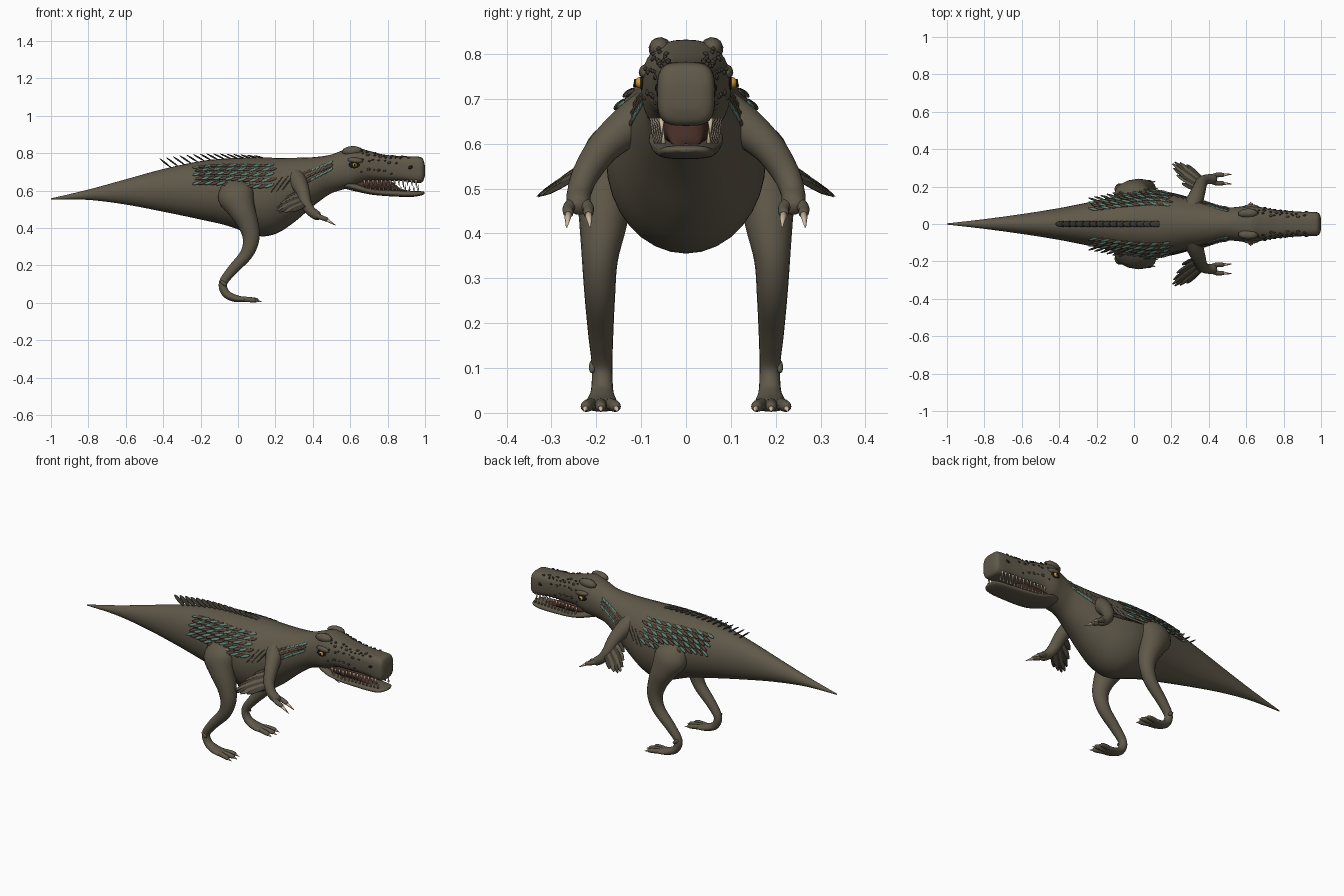
import bpy, bmesh, math, random
from mathutils import Matrix, Vector

random.seed(4)
if "Cube" in bpy.data.objects:
    bpy.data.objects.remove(bpy.data.objects["Cube"])


def material(name, r, g, b):
    m = bpy.data.materials.new(name)
    m.use_nodes = True
    m.diffuse_color = (r, g, b, 1)
    node = m.node_tree.nodes["Principled BSDF"]
    node.inputs["Base Color"].default_value = (r, g, b, 1)
    node.inputs["Roughness"].default_value = 0.8
    return m


HIDE = material("olive hide", .115, .098, .067)
SCALE = material("dark scale", .05, .044, .032)
TEAL = material("teal feather", .11, .22, .175)
RUST = material("rust feather", .095, .06, .04)
BONE = material("bone", .62, .5, .37)
AMBER = material("amber eye", .6, .3, .04)
BLACK = material("black", .008, .008, .008)
MOUTH = material("mouth lining", .07, .03, .022)


def finish(name, bm, mats, mirror=False):
    """Turn a bmesh into a smooth object, optionally mirrored across the body."""
    bmesh.ops.recalc_face_normals(bm, faces=bm.faces)
    mesh = bpy.data.meshes.new(name)
    bm.to_mesh(mesh)
    bm.free()
    for m in mats:
        mesh.materials.append(m)
    mesh.shade_smooth()
    ob = bpy.data.objects.new(name, mesh)
    bpy.context.scene.collection.objects.link(ob)
    if mirror:
        mod = ob.modifiers.new("mirror", "MIRROR")
        mod.use_axis = (False, True, False)
        mod.use_mirror_merge = False
    return ob


def smooth(rows, steps=5):
    """Catmull-Rom interpolation through rows of numbers."""
    out = []
    for i in range(len(rows) - 1):
        a, b, c, d = (rows[max(0, min(len(rows) - 1, i + k))] for k in (-1, 0, 1, 2))
        for s in range(steps):
            t = s / steps
            out.append([q + t * ((r - p) + t * ((2*p - 5*q + 4*r - s2) + t * (3*q - p - 3*r + s2))) / 2
                        for p, q, r, s2 in zip(a, b, c, d)])
    out.append(list(rows[-1]))
    return out


def skin_rings(bm, rings):
    loops = [[bm.verts.new(p) for p in ring] for ring in rings]
    n = len(loops[0])
    for a, b in zip(loops, loops[1:]):
        for i in range(n):
            bm.faces.new((a[i], a[(i + 1) % n], b[(i + 1) % n], b[i]))
    bm.faces.new(loops[0])
    bm.faces.new(loops[-1])


def section(row, angle):
    """Point on a superellipse cross-section: x, top, bottom, half width, power."""
    x, top, low, half, power = row
    c, s = math.cos(angle), math.sin(angle)
    y = math.copysign(abs(c) ** (2 / power), c) * half
    z = math.copysign(abs(s) ** (2 / power), s) * (top - low) / 2
    return Vector((x, y, (top + low) / 2 + z))


def hull(name, rows, mat, n=32):
    bm = bmesh.new()
    skin_rings(bm, [[section(r, math.tau * i / n) for i in range(n)] for r in smooth(rows)])
    return finish(name, bm, [mat])


def limb(bm, rows, ref=(0, 1, 0), n=18):
    """Tube along x, y, z with side radius and depth radius."""
    rows = smooth(rows)
    pts = [Vector(r[:3]) for r in rows]
    rings = []
    for i, r in enumerate(rows):
        t = (pts[min(i + 1, len(pts) - 1)] - pts[max(i - 1, 0)]).normalized()
        side = (Vector(ref) - t * t.dot(Vector(ref))).normalized()
        up = t.cross(side)
        rings.append([pts[i] + side * r[3] * math.cos(a) + up * r[4] * math.sin(a)
                      for a in (math.tau * k / n for k in range(n))])
    skin_rings(bm, rings)


def leaf(bm, root, tip, normal, width, thick, slot=0):
    """Flattened ellipsoid from root to tip: feathers, scales and eyes."""
    root, tip = Vector(root), Vector(tip)
    x = (tip - root).normalized()
    z = (Vector(normal) - x * x.dot(Vector(normal))).normalized()
    axes = Matrix((x * (tip - root).length / 2, z.cross(x) * width, z * thick)).transposed()
    made = bmesh.ops.create_uvsphere(bm, u_segments=10, v_segments=6, radius=1,
                                     matrix=Matrix.Translation((root + tip) / 2) @ axes.to_4x4())
    for f in {f for v in made["verts"] for f in v.link_faces}:
        f.material_index = slot


def spike(bm, root, tip, radius):
    root, tip = Vector(root), Vector(tip)
    turn = (tip - root).to_track_quat("Z", "Y").to_matrix().to_4x4()
    bmesh.ops.create_cone(bm, cap_ends=True, segments=8, radius1=radius, radius2=radius * .15,
                          depth=(tip - root).length, matrix=Matrix.Translation((root + tip) / 2) @ turn)


# Body from tail tip to snout
BODY = [(-1, .558, .552, .003, 2), (-.8, .605, .55, .026, 2), (-.6, .66, .525, .053, 2),
        (-.4, .715, .487, .085, 2), (-.2, .757, .445, .125, 2), (-.05, .772, .41, .158, 2),
        (.1, .776, .358, .178, 2), (.2, .775, .368, .168, 2), (.3, .775, .43, .142, 2),
        (.4, .778, .515, .115, 2), (.49, .79, .58, .09, 2), (.56, .815, .605, .092, 2.2),
        (.62, .832, .62, .1, 2.4), (.69, .815, .648, .088, 2.6), (.78, .792, .652, .073, 3),
        (.88, .784, .65, .066, 3.2), (.955, .782, .64, .065, 3.4), (.985, .774, .645, .06, 3.4),
        (.997, .745, .67, .042, 3), (1, .72, .69, .015, 2.5)]
hull("body", BODY, HIDE)
BODY_FINE = smooth(BODY)


def on_body(x, angle):
    """Surface point and outward normal of the body."""
    a, b = next(p for p in zip(BODY_FINE, BODY_FINE[1:]) if p[1][0] >= x)
    t = (x - a[0]) / (b[0] - a[0])
    row = [u + (v - u) * t for u, v in zip(a, b)]
    normal = Vector((0, math.cos(angle) / row[3], 2 * math.sin(angle) / (row[1] - row[2])))
    return section(row, angle), normal.normalized()


# Jaw and mouth
hull("lower_jaw", [(.57, .66, .61, .06, 2.2), (.64, .635, .593, .082, 2.4), (.72, .61, .577, .077, 2.6),
                   (.83, .602, .568, .069, 2.8), (.93, .597, .566, .062, 2.8), (.98, .596, .574, .05, 2.6),
                   (.998, .592, .582, .02, 2)], HIDE)
hull("mouth_lining", [(.6, .66, .61, .05, 2), (.7, .665, .595, .056, 2), (.8, .66, .59, .045, 2),
                      (.87, .61, .59, .03, 2), (.92, .6, .59, .01, 2)], MOUTH)

bm = bmesh.new()
for i in range(13):
    x = .675 + i * .023
    y = .074 - (x - .67) * .07
    size = .026 + .01 * (i % 3 == 0)
    spike(bm, (x, y, .657), (x + .003, y, .65 - size), .0065)
    spike(bm, (x + .012, y - .004, .6), (x + .012, y - .004, .605 + size * .75), .0055)
finish("teeth", bm, [BONE], True)

# Brow ridges, eyes, nostrils and facial scales
bm = bmesh.new()
leaf(bm, (.555, .055, .808), (.665, .06, .815), (0, .4, 1), .026, .026)
leaf(bm, (.585, .092, .765), (.67, .09, .757), (0, 1, .5), .016, .014)
finish("brow_ridge", bm, [HIDE], True)

bm = bmesh.new()
leaf(bm, (.592, .097, .738), (.652, .094, .735), (0, 1, 0), .021, .008, 1)
leaf(bm, (.61, .102, .736), (.638, .102, .736), (0, 1, 0), .013, .012)
leaf(bm, (.621, .114, .736), (.629, .113, .736), (0, 1, 0), .009, .003, 1)
leaf(bm, (.91, .064, .718), (.934, .064, .73), (0, 1, 0), .009, .005, 1)
finish("eye_and_nostril", bm, [AMBER, BLACK], True)

bm = bmesh.new()
for row, angle in enumerate((1.05, .75, .3, -.25)):
    for i in range(9 - row):
        p, n = on_body(.665 + i * .03 + random.uniform(-.008, .008), angle + random.uniform(-.12, .12))
        r = random.uniform(.005, .011)
        leaf(bm, p - Vector((r, 0, 0)), p + Vector((r, 0, r * .4)), n, r * .7, .005)
finish("face_scales", bm, [SCALE], True)

# Feathers on the flanks, neck and chest
bm = bmesh.new()
for row in range(5):
    for i in range(13):
        x = -.19 + i * .032 + row % 2 * .014
        p, n = on_body(x, .32 + row * .16)
        root = p + n * .002
        tip = root + Vector((-.055, 0, -.024)) + n * .018
        leaf(bm, root, tip, n, .009, .005, (i + row) % 2)
finish("flank_feathers", bm, [TEAL, RUST], True)

bm = bmesh.new()
for row in range(3):
    for i in range(7):
        p, n = on_body(.37 + i * .023, .1 + row * .2 + i * .03)
        leaf(bm, p, p + Vector((-.036, 0, -.026)) + n * .01, n, .007, .005, int(row == 1 or i < 2))
for i in range(3):
    p, n = on_body(.3 - i * .03, .5)
    leaf(bm, p, on_body(.235 - i * .03, .1)[0], n, .004, .005, 2)
finish("neck_feathers", bm, [TEAL, RUST, SCALE], True)

# Crest of feathers along the spine
bm = bmesh.new()
for i in range(15):
    x = .15 - i * .036
    p, n = on_body(x, math.pi / 2)
    rise = .012 + .0025 * i
    leaf(bm, p - n * .006, p + Vector((-.068, 0, rise)), (0, 0, 1), .017, .0045)
finish("spine_feathers", bm, [SCALE])

# Legs, toes and claws
bm = bmesh.new()
limb(bm, [(-.03, .12, .64, .04, .06), (-.012, .155, .575, .072, .098), (.02, .178, .5, .064, .074),
          (.055, .185, .42, .053, .056), (.07, .192, .34, .04, .045), (.045, .192, .26, .034, .035),
          (-.03, .19, .175, .028, .028), (-.08, .187, .105, .023, .023), (-.065, .187, .05, .025, .022),
          (-.02, .188, .025, .034, .02), (.03, .189, .017, .04, .014), (.042, .189, .015, .02, .008)])
claws = bmesh.new()
for side in (-1, 0, 1):
    y, reach = .19 + side * .033, .012 * (side == 0)
    limb(bm, [(0, .19 + side * .015, .02, .014, .013), (.045, y - side * .008, .018, .014, .014),
              (.085 + reach, y, .014, .012, .012), (.096 + reach, y, .012, .005, .005)], n=12)
    spike(claws, (.082 + reach, y, .014), (.115 + reach, y + side * .004, .004), .009)
leaf(bm, (-.095, .207, .118), (-.06, .21, .09), (0, 1, 0), .01, .008)
finish("leg", bm, [HIDE], True)

# Arms and fingers
bm = bmesh.new()
limb(bm, [(.3, .07, .68, .05, .05), (.325, .125, .642, .046, .046), (.347, .183, .592, .037, .037),
          (.362, .222, .535, .031, .031), (.388, .238, .492, .027, .027),
          (.425, .24, .464, .026, .024), (.44, .24, .456, .014, .012)], ref=(-1, 1, 1))
for side in (-1, 1):
    y = .24 + side * .022
    limb(bm, [(.41, .24 + side * .01, .472, .014, .014), (.445, y, .456, .013, .013),
              (.475, y, .445, .011, .011), (.48, y, .443, .005, .005)], n=12)
    spike(claws, (.468, y, .447), (.522, y + side * .004, .414), .0105)
finish("arm", bm, [HIDE], True)
finish("claws", claws, [BONE], True)

# Feather fan behind each elbow
bm = bmesh.new()
for i in range(7):
    t = i / 6
    root = Vector((.345, .175, .6)).lerp(Vector((.37, .235, .53)), t)
    tip = Vector((.255, .22, .555)).lerp(Vector((.28, .32, .485)), t)
    tip += Vector((-.065, .055, -.03)) * math.sin(math.pi * t)
    leaf(bm, root, tip, (.4, .5, .8), .016, .004, i % 2)
finish("arm_feathers", bm, [SCALE, HIDE], True)
